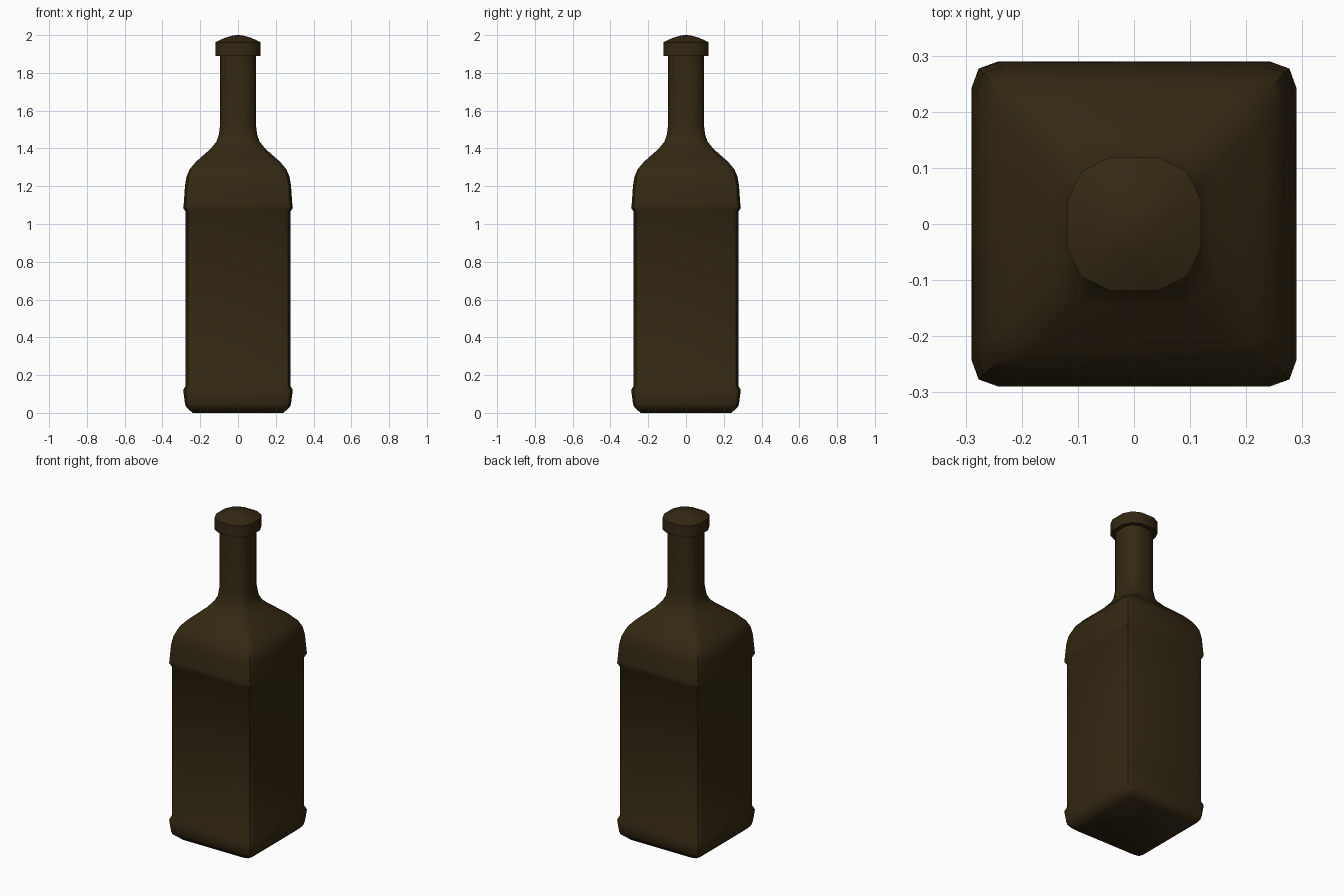
import bpy, bmesh, math

if "Cube" in bpy.data.objects:
    bpy.data.objects.remove(bpy.data.objects["Cube"])

# one dark brown colour for glass and cap
brown = bpy.data.materials.new("dark_brown_glass")
brown.diffuse_color = (0.034, 0.021, 0.0065, 1)
brown.use_nodes = True
brown.node_tree.nodes["Principled BSDF"].inputs["Base Color"].default_value = brown.diffuse_color


def ring_points(h, edge, corner):
    """12-sided rounded square: half width, end of flat side, corner position."""
    quarter = [(h, edge), (corner, corner), (edge, h)]
    pts = []
    for _ in range(4):
        pts += quarter
        quarter = [(-y, x) for x, y in quarter]
    return pts


def loft(name, rows, close_bottom, close_top):
    bm = bmesh.new()
    rings = [[bm.verts.new((x, y, z)) for x, y in ring_points(h, e, c)]
             for z, h, e, c in rows]
    for a, b in zip(rings, rings[1:]):
        for i in range(12):
            j = (i + 1) % 12
            bm.faces.new((a[i], a[j], b[j], b[i]))
    if close_bottom:
        bm.faces.new(rings[0][::-1])
    if close_top:
        bm.faces.new(rings[-1])
    bmesh.ops.recalc_face_normals(bm, faces=bm.faces)
    me = bpy.data.meshes.new(name)
    bm.to_mesh(me)
    bm.free()
    me.materials.append(brown)
    ob = bpy.data.objects.new(name, me)
    bpy.context.collection.objects.link(ob)
    bpy.ops.object.select_all(action='DESELECT')
    ob.select_set(True)
    bpy.context.view_layer.objects.active = ob
    bpy.ops.object.shade_smooth_by_angle(angle=math.radians(40))
    return ob


# bottle: square body with raised foot and shoulder bands, round neck
# rows: height, half width, end of flat side, corner position
bottle = [
    (0.00, 0.240, 0.205, 0.232),
    (0.03, 0.274, 0.230, 0.264),
    (0.05, 0.281, 0.235, 0.269),
    (0.12, 0.290, 0.241, 0.277),
    (0.145, 0.277, 0.231, 0.266),
    (1.065, 0.277, 0.231, 0.266),
    (1.085, 0.290, 0.241, 0.277),
    (1.11, 0.287, 0.239, 0.275),
    (1.20, 0.281, 0.234, 0.269),
    (1.25, 0.273, 0.225, 0.260),
    (1.29, 0.256, 0.208, 0.242),
    (1.33, 0.222, 0.175, 0.206),
    (1.40, 0.143, 0.100, 0.128),
    (1.435, 0.115, 0.065, 0.098),
    (1.47, 0.102, 0.043, 0.083),
    (1.53, 0.094, 0.035, 0.075),
    (1.90, 0.094, 0.035, 0.075),
]
loft("bottle", bottle, True, False)

# cap: wider ring with a low domed top
cap = [
    (1.89, 0.093, 0.035, 0.074),
    (1.89, 0.119, 0.044, 0.094),
    (1.962, 0.119, 0.044, 0.094),
    (1.985, 0.072, 0.027, 0.057),
    (1.997, 0.030, 0.011, 0.024),
    (2.00, 0.008, 0.003, 0.006),
]
loft("cap", cap, False, True)
